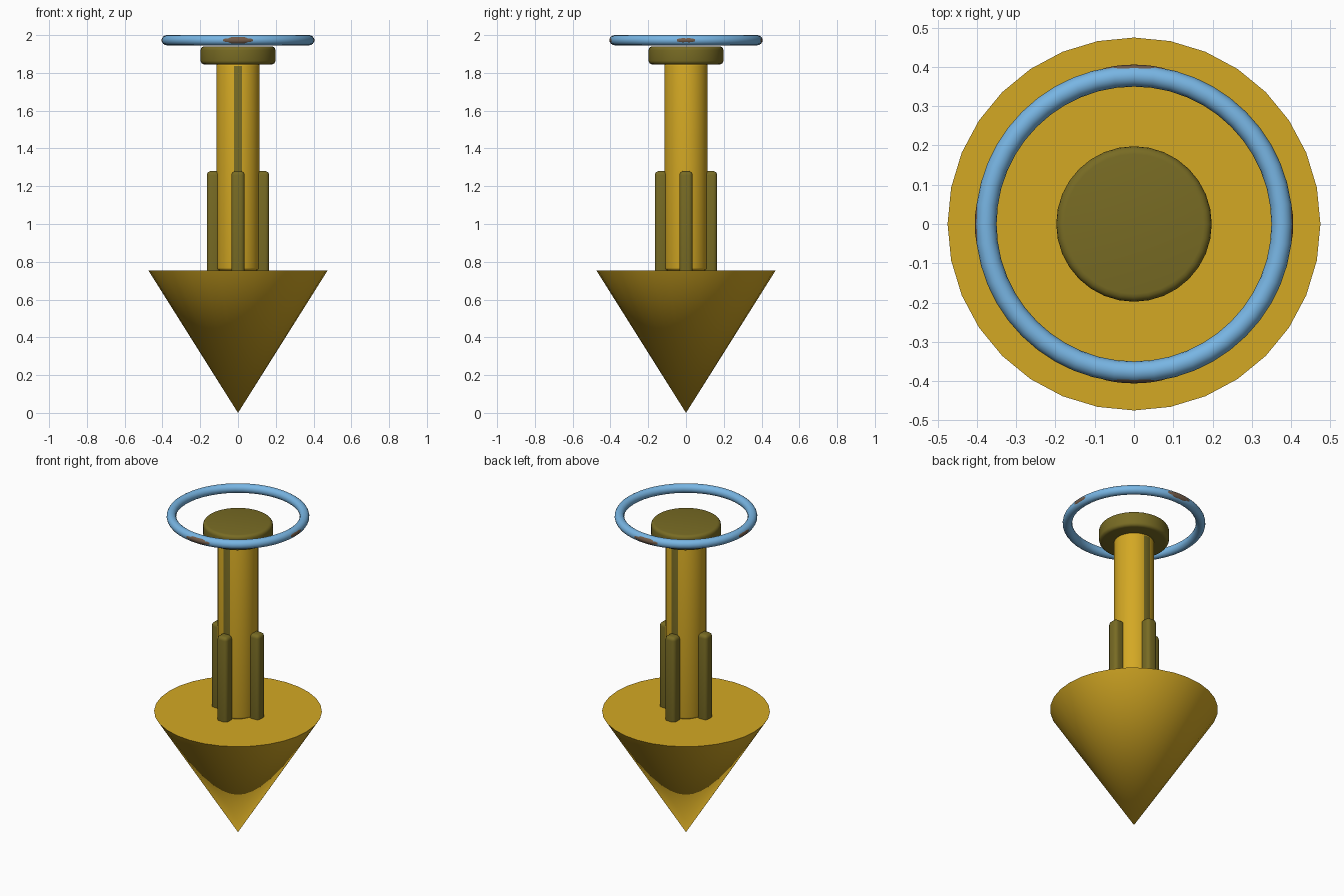
import bpy, bmesh, math
from mathutils import Matrix

if "Cube" in bpy.data.objects:
    bpy.data.objects.remove(bpy.data.objects["Cube"])


def material(name, srgb):
    m = bpy.data.materials.new(name)
    lin = [c / 12.92 if c <= 0.04045 else ((c + 0.055) / 1.055) ** 2.4 for c in srgb]
    m.diffuse_color = (*lin, 1)
    m.use_nodes = True
    m.node_tree.nodes["Principled BSDF"].inputs["Base Color"].default_value = m.diffuse_color
    return m


GOLD = material("gold", (0.83, 0.66, 0.14))
OLIVE = material("olive", (0.47, 0.42, 0.14))
BLUE = material("sky blue", (0.47, 0.71, 0.89))
BROWN = material("brown", (0.45, 0.36, 0.29))


def finish(name, bm, *mats):
    bmesh.ops.recalc_face_normals(bm, faces=bm.faces)
    me = bpy.data.meshes.new(name)
    bm.to_mesh(me)
    bm.free()
    ob = bpy.data.objects.new(name, me)
    bpy.context.collection.objects.link(ob)
    for m in mats:
        me.materials.append(m)
    bpy.ops.object.select_all(action='DESELECT')
    ob.select_set(True)
    bpy.context.view_layer.objects.active = ob
    bpy.ops.object.shade_smooth_by_angle(angle=math.radians(35))
    return ob


def lathe(profile, sides=32):
    """Revolve (radius, z) points around z, closing both ends."""
    bm = bmesh.new()
    verts = [bm.verts.new((r, 0, z)) for r, z in profile]
    edges = [bm.edges.new(p) for p in zip(verts, verts[1:])]
    bmesh.ops.spin(bm, geom=verts + edges, cent=(0, 0, 0), axis=(0, 0, 1),
                   angle=math.tau, steps=sides)
    bmesh.ops.remove_doubles(bm, verts=bm.verts, dist=1e-5)
    return bm


def rounded(radius, z0, z1, b, n=4):
    """Disc or column profile with rounded rims."""
    arc = [math.pi / 2 * i / n for i in range(n + 1)]
    low = [(radius - b + b * math.sin(a), z0 + b - b * math.cos(a)) for a in arc]
    high = [(radius - b + b * math.cos(a), z1 - b + b * math.sin(a)) for a in arc]
    return [(0, z0)] + low + high + [(0, z1)]


# Pointed base
finish("cone_base", lathe([(0, 0), (0.475, 0.755), (0, 0.755)]), GOLD)

# Shaft with a painted stripe down the front and back
bm = lathe(rounded(0.115, 0.755, 1.85, 0.014))
bm.normal_update()
for f in bm.faces:
    if abs(f.normal.y) > 0.98:
        f.material_index = 1
finish("shaft", bm, GOLD, OLIVE)

# Cap
finish("cap", lathe(rounded(0.198, 1.845, 1.94, 0.02)), OLIVE)

# Four rounded posts around the shaft
for i, side in enumerate(("right", "back", "left", "front")):
    bm = bmesh.new()
    bmesh.ops.create_cube(bm, size=1, matrix=Matrix.Translation((0.13, 0, 1.0))
                          @ Matrix.Diagonal((0.07, 0.07, 0.56, 1)))
    bmesh.ops.bevel(bm, geom=bm.edges[:], offset=0.021, segments=4,
                    profile=0.5, affect='EDGES')
    bm.transform(Matrix.Rotation(i * math.pi / 2, 4, 'Z'))
    finish(side + "_post", bm, OLIVE)

# Floating ring
R, r, RZ = 0.377, 0.027, 1.973
bm = bmesh.new()
circle = bmesh.ops.create_circle(bm, segments=16, radius=r, matrix=Matrix.Translation((R, 0, RZ))
                                 @ Matrix.Rotation(math.pi / 2, 4, 'X'))
bmesh.ops.spin(bm, geom=bm.verts[:] + bm.edges[:], cent=(0, 0, 0), axis=(0, 0, 1),
               angle=math.tau, steps=48)
bmesh.ops.remove_doubles(bm, verts=bm.verts, dist=1e-5)
finish("ring", bm, BLUE)

# Small inlays just breaking the ring's outer surface
for i, side in enumerate(("right", "back", "left", "front")):
    size = (0.0265, 0.1, 0.023) if i % 2 else (0.0262, 0.085, 0.02)
    bm = bmesh.new()
    bmesh.ops.create_uvsphere(bm, u_segments=24, v_segments=12, radius=1,
                              matrix=Matrix.Rotation(i * math.pi / 2, 4, 'Z')
                              @ Matrix.Translation((R + 0.0025, 0, RZ))
                              @ Matrix.Diagonal((*size, 1)))
    finish(side + "_ring_inlay", bm, BROWN)
